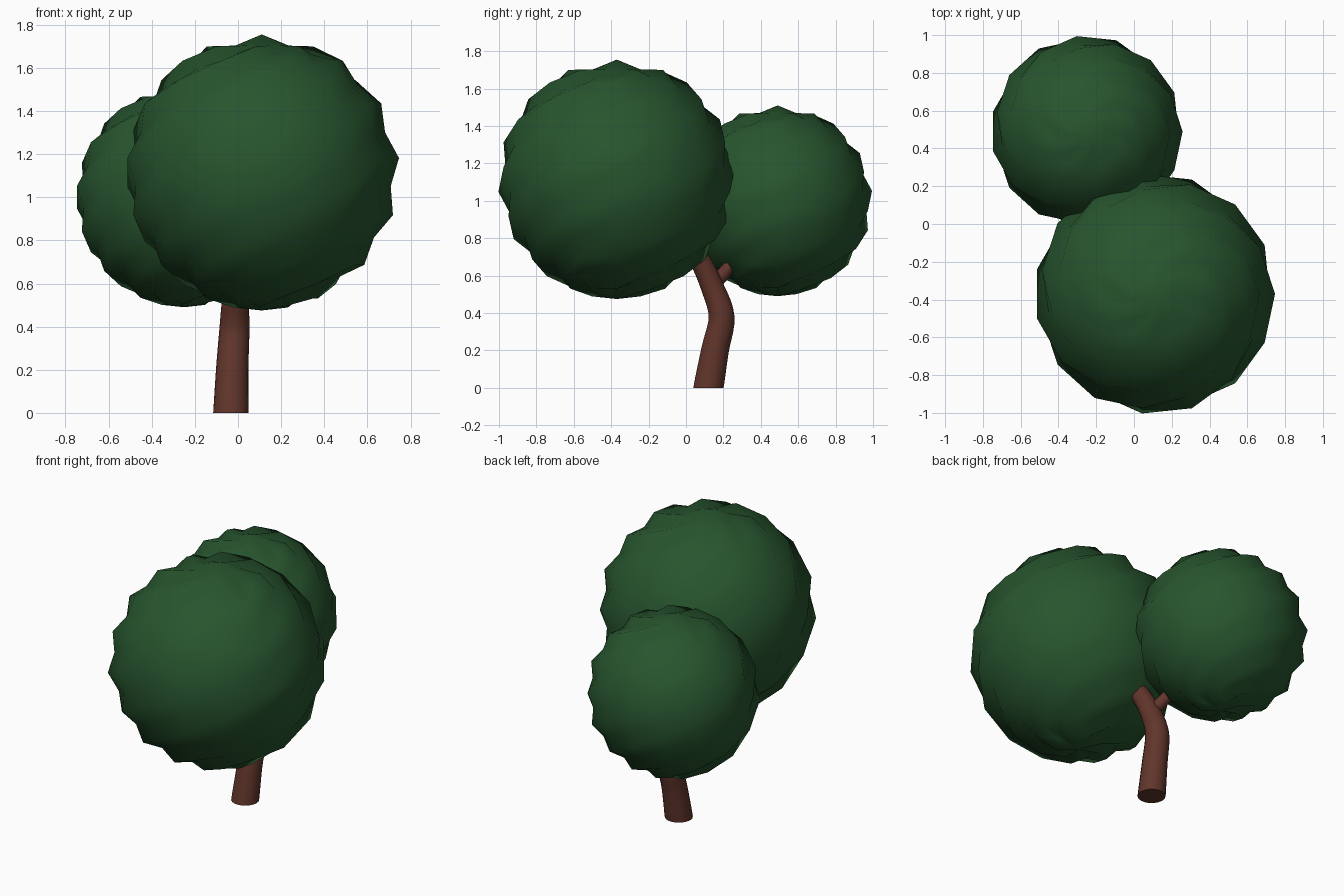
import bpy, bmesh
from math import sin, cos, radians, pi
from mathutils import Vector

if "Cube" in bpy.data.objects:
    bpy.data.objects.remove(bpy.data.objects["Cube"])


def material(name, rgb):
    m = bpy.data.materials.new(name)
    m.diffuse_color = (*rgb, 1)
    m.use_nodes = True
    m.node_tree.nodes["Principled BSDF"].inputs["Base Color"].default_value = m.diffuse_color
    return m


def finish(bm, name, mat, angle):
    bmesh.ops.recalc_face_normals(bm, faces=bm.faces)
    me = bpy.data.meshes.new(name)
    bm.to_mesh(me)
    bm.free()
    me.materials.append(mat)
    ob = bpy.data.objects.new(name, me)
    bpy.context.collection.objects.link(ob)
    bpy.ops.object.select_all(action='DESELECT')
    ob.select_set(True)
    bpy.context.view_layer.objects.active = ob
    bpy.ops.object.shade_smooth_by_angle(angle=radians(angle))


# Leaf ball: sphere grid with every other point pushed in, ridges running diagonally
def crown(name, center, radius, mat, n=15, dent=0.94):
    bm = bmesh.new()
    c = Vector(center)

    def point(lat, az, r):
        a, b = radians(lat), radians(az)
        return bm.verts.new(c + r * Vector((cos(a) * cos(b), cos(a) * sin(b), sin(a))))

    top, bottom = point(90, 0, radius), point(-90, 0, radius)
    step = 180 / n
    rows = []
    for j in range(n - 1):
        row = []
        for i in range(n):
            high = j > 0 and (i + j) % 2 == 0
            row.append(point(90 - step * (j + 1), 360 / n * i,
                             radius if high else radius * dent))
        rows.append(row)
    for i in range(n):
        k = (i + 1) % n
        bm.faces.new((top, rows[0][i], rows[0][k]))
        bm.faces.new((bottom, rows[-1][k], rows[-1][i]))
        for up, low in zip(rows, rows[1:]):
            bm.faces.new((low[i], low[k], up[k]))
            bm.faces.new((low[i], up[k], up[i]))
    finish(bm, name, mat, 180)


# Round limb swept along a smoothed path of (x, y, z, radius)
def limb(name, path, mat, sides=18, cuts=5):
    p = [Vector(q) for q in path]
    p = [2 * p[0] - p[1]] + p + [2 * p[-1] - p[-2]]
    pts = []
    for a, b, c, d in zip(p, p[1:], p[2:], p[3:]):
        for s in range(cuts):
            t = s / cuts
            pts.append(0.5 * (2 * b + (c - a) * t + (2 * a - 5 * b + 4 * c - d) * t**2
                              + (3 * b - a - 3 * c + d) * t**3))
    pts.append(p[-2])
    bm = bmesh.new()
    rings = []
    for k, q in enumerate(pts):
        tan = (pts[min(k + 1, len(pts) - 1)] - pts[max(k - 1, 0)]).to_3d().normalized()
        if k == 0 and q.z == 0:
            tan = Vector((0, 0, 1))
        v = tan.cross(Vector((1, 0, 0))).normalized()
        u = v.cross(tan)
        rings.append([bm.verts.new(q.to_3d() + q.w * (u * cos(2 * pi * i / sides)
                      + v * sin(2 * pi * i / sides))) for i in range(sides)])
    for a, b in zip(rings, rings[1:]):
        for i in range(sides):
            k = (i + 1) % sides
            bm.faces.new((a[i], a[k], b[k], b[i]))
    bm.faces.new(rings[0])
    bm.faces.new(rings[-1])
    finish(bm, name, mat, 40)


leaf = material("leaf_green", (0.02, 0.09, 0.027))
bark = material("bark_brown", (0.12, 0.036, 0.024))

# Crowns
crown("large_crown", (0.11, -0.37, 1.115), 0.64, leaf)
crown("small_crown", (-0.25, 0.49, 1.0), 0.51, leaf)

# Trunk and side branch
limb("trunk", [(-0.033, 0.12, 0, 0.082), (-0.027, 0.155, 0.2, 0.075),
               (-0.017, 0.19, 0.38, 0.07), (-0.01, 0.14, 0.54, 0.062),
               (0.01, 0.075, 0.68, 0.056), (0.04, -0.02, 0.82, 0.05)], bark)
limb("side_branch", [(-0.01, 0.13, 0.54, 0.04), (-0.05, 0.20, 0.61, 0.036),
                     (-0.12, 0.30, 0.74, 0.03)], bark, sides=12)
